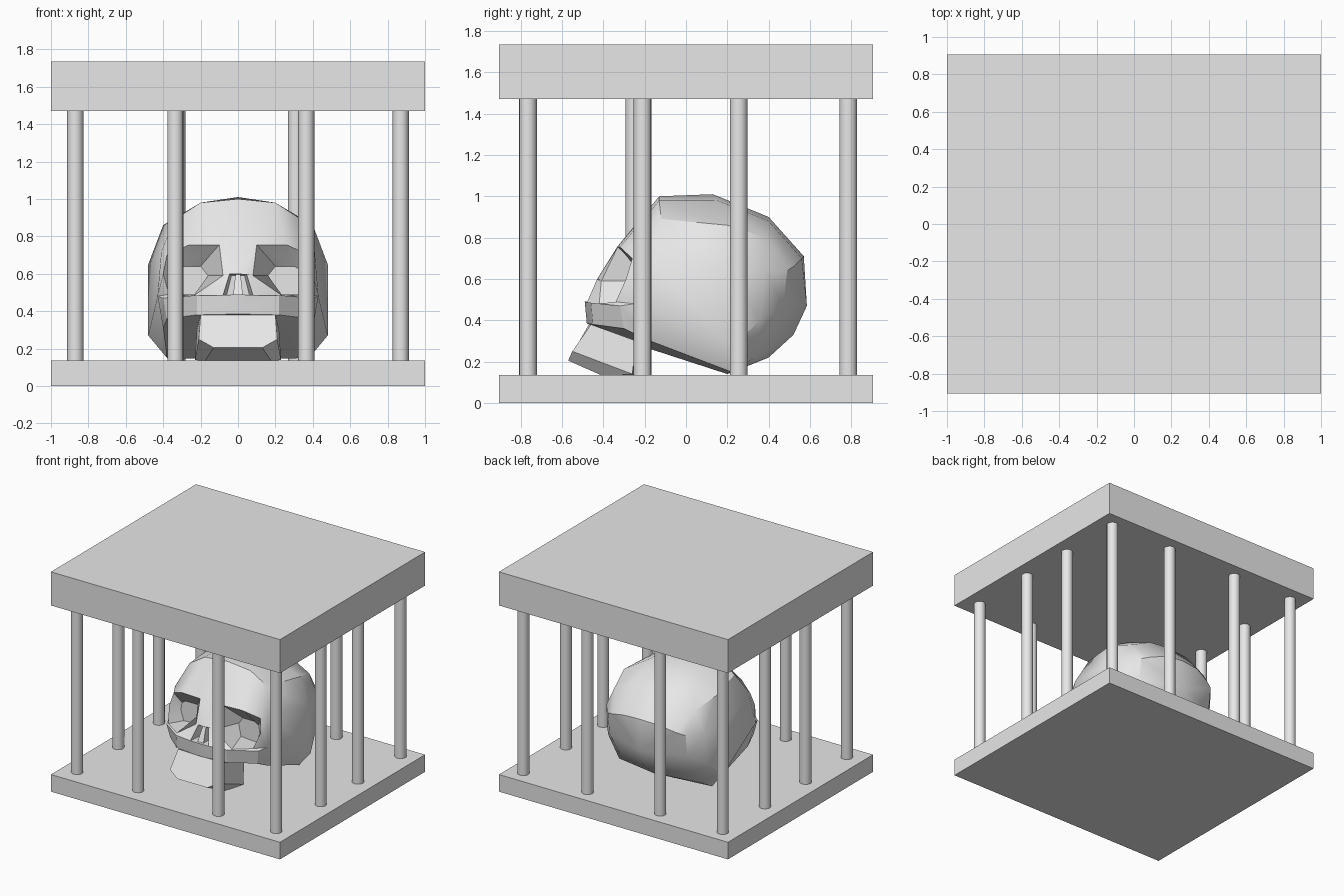
import bpy
import bmesh
from mathutils import Vector

if "Cube" in bpy.data.objects:
    bpy.data.objects.remove(bpy.data.objects["Cube"], do_unlink=True)

# One plain grey for everything
grey = bpy.data.materials.new("plain_grey")
grey.use_nodes = True
colour = (0.8, 0.8, 0.8, 1)
grey.diffuse_color = colour
for node in grey.node_tree.nodes:
    if node.type == "BSDF_PRINCIPLED":
        node.inputs["Base Color"].default_value = colour


def finish(bm, name, angle=None):
    """Turn a bmesh into a named, coloured object."""
    bmesh.ops.recalc_face_normals(bm, faces=bm.faces)
    mesh = bpy.data.meshes.new(name)
    bm.to_mesh(mesh)
    bm.free()
    mesh.materials.append(grey)
    obj = bpy.data.objects.new(name, mesh)
    bpy.context.scene.collection.objects.link(obj)
    if angle:
        bpy.ops.object.select_all(action="DESELECT")
        obj.select_set(True)
        bpy.context.view_layer.objects.active = obj
        bpy.ops.object.shade_smooth_by_angle(angle=angle)
    return obj


def slab(name, bottom, top):
    bm = bmesh.new()
    bmesh.ops.create_cube(bm, size=1)
    bmesh.ops.scale(bm, vec=(2, 1.81, top - bottom), verts=bm.verts)
    bmesh.ops.translate(bm, vec=(0, 0, (top + bottom) / 2), verts=bm.verts)
    return finish(bm, name)


def bar(name, x, y):
    bm = bmesh.new()
    bmesh.ops.create_cone(bm, cap_ends=True, segments=16, radius1=0.043,
                          radius2=0.043, depth=1.36)
    bmesh.ops.translate(bm, vec=(x, y, 0.8), verts=bm.verts)
    return finish(bm, name, 0.6)


def mirrored(name, points, faces, angle=None):
    """Build the +x half from named points and weld its reflection to it."""
    bm = bmesh.new()
    for side in (1, -1):
        verts = {key: bm.verts.new((side * p[0], p[1], p[2]))
                 for key, p in points.items()}
        for face in faces:
            bm.faces.new([verts[key] for key in face.split()])
    bmesh.ops.remove_doubles(bm, verts=bm.verts, dist=0.0005)
    return finish(bm, name, angle)


# Cage floor and roof
slab("cage_floor", 0, 0.135)
slab("cage_roof", 1.47, 1.735)

# Cage bars
for side, label in ((1, "left"), (-1, "right")):
    bar("front_corner_bar_" + label, side * 0.87, -0.765)
    bar("back_corner_bar_" + label, side * 0.87, 0.785)
    bar("side_back_bar_" + label, side * 0.87, 0.255)
bar("front_bar_left", 0.365, -0.765)
bar("front_bar_right", -0.335, -0.765)
bar("back_bar_left", 0.31, 0.785)
bar("back_bar_right", -0.325, 0.785)
bar("side_front_bar_left", 0.87, -0.21)
bar("side_front_bar_right", -0.87, -0.25)

# Cranium: half rings from the crown down to the underside, front to back
rings = {
    "temple": [(0, -.13, 1), (.2, -.13, .98), (.34, -.12, .89), (.41, -.2, .72),
               (.43, -.25, .48), (.4, -.2, .31), (0, -.2, .27)],
    "middle": [(0, .13, 1.01), (.2, .15, .98), (.4, .2, .86), (.48, .2, .65),
               (.48, .22, .27), (.38, .22, .15), (0, .2, .14)],
    "rear": [(0, .4, .9), (.18, .4, .88), (.35, .39, .8), (.43, .38, .64),
             (.43, .36, .4), (.36, .32, .21), (0, .4, .22)],
    "nape": [(0, .57, .71), (.15, .56, .7), (.28, .52, .66), (.34, .49, .64),
             (.34, .47, .47), (.29, .41, .3), (0, .52, .33)],
}
skull = {f"{ring}{i}": p for ring, pts in rings.items() for i, p in enumerate(pts)}
skull["pole"] = (0, .585, .47)
names = list(rings)
skull_faces = [f"{a}{i} {a}{i + 1} {b}{i + 1} {b}{i}"
               for a, b in zip(names, names[1:]) for i in range(6)]
skull_faces += [f"nape{i} nape{i + 1} pole" for i in range(6)]

# Face: brow, eye rim, nose opening and upper jaw band
skull.update({
    "brow": (0, -.33, .76), "brow_in": (.1, -.33, .755),
    "brow_mid": (.26, -.32, .755), "brow_out": (.38, -.26, .7),
    "rim_out": (.4, -.29, .6), "rim_low": (.37, -.34, .49),
    "cheek": (.24, -.42, .48), "rim_nose": (.08, -.41, .59),
    "tip": (0, -.43, .6), "tip_side": (.045, -.43, .6),
    "nostril": (.08, -.48, .485),
    "band_top": (0, -.49, .49), "band_top_mid": (.22, -.46, .485),
    "band_top_end": (.4, -.32, .47),
    "band_low": (0, -.48, .385), "band_low_mid": (.22, -.45, .38),
    "band_low_end": (.38, -.3, .36),
    "hole_tip": (0, -.36, .59), "hole_side": (.035, -.36, .59),
    "hole_low": (.06, -.36, .49), "hole_mid": (0, -.36, .49),
})
skull_faces += [
    "temple0 temple1 brow_in brow",
    "temple1 brow_mid brow_in",
    "temple1 temple2 brow_out brow_mid",
    "temple2 temple3 brow_out",
    "brow_out temple3 temple4 rim_out",
    "rim_out temple4 rim_low",
    "rim_low temple4 band_top_end",
    "band_top_end temple4 temple5 band_low_end",
    "band_low band_low_mid band_low_end temple5 temple6",
    "rim_low band_top_end band_top_mid cheek",
    "cheek band_top_mid nostril rim_nose",
    "rim_nose nostril tip_side",
    "brow brow_in rim_nose tip_side tip",
    "band_top nostril band_top_mid band_low_mid band_low",
    "band_top_mid band_top_end band_low_end band_low_mid",
    "tip tip_side hole_side hole_tip",
    "tip_side nostril hole_low hole_side",
    "nostril band_top hole_mid hole_low",
    "hole_tip hole_side hole_low hole_mid",
]

# Eye sockets: the rim steps back to a smaller floor
rim = "brow_in brow_mid brow_out rim_out rim_low cheek rim_nose".split()
floor = [(.2, .64), (.3, .64), (.335, .62), (.345, .56), (.32, .48),
         (.18, .49), (.16, .59)]
for key, (x, z) in zip(rim, floor):
    skull["eye_" + key] = (x, -.22, z)
for a, b in zip(rim, rim[1:] + rim[:1]):
    skull_faces.append(f"{a} {b} eye_{b} eye_{a}")
skull_faces.append(" ".join("eye_" + key for key in rim))
mirrored("skull", skull, skull_faces, 0.52)

# Nose septum: a thin sloping wedge in the nose opening
septum = {}
for level, z, front, width in (("top", .595, -.42, .014), ("low", .485, -.47, .026)):
    for x, tag in ((0, "mid"), (width, "side")):
        septum[f"{level}_front_{tag}"] = (x, front, z)
        septum[f"{level}_back_{tag}"] = (x, -.35, z)
mirrored("nose_septum", septum, [
    "top_front_mid top_front_side low_front_side low_front_mid",
    "top_front_side top_back_side low_back_side low_front_side",
    "top_back_side top_back_mid low_back_mid low_back_side",
    "top_front_mid top_front_side top_back_side top_back_mid",
    "low_front_mid low_front_side low_back_side low_back_mid",
])

# Lower jaw: a jutting block resting on the floor
jaw = {
    "lip": (0, -.47, .38), "lip_side": (.2, -.46, .38),
    "chin": (0, -.57, .205), "chin_side": (.13, -.57, .205),
    "chin_corner": (.21, -.55, .25),
    "sole": (0, -.4, .13), "sole_side": (.18, -.4, .13),
    "heel": (0, -.24, .13), "heel_side": (.23, -.26, .14),
    "back": (0, -.24, .3), "back_side": (.22, -.24, .3),
}
mirrored("lower_jaw", jaw, [
    "lip lip_side chin_corner chin_side chin",
    "lip_side back_side heel_side chin_corner",
    "chin chin_side sole_side sole",
    "chin_side chin_corner heel_side sole_side",
    "sole sole_side heel_side heel",
    "heel heel_side back_side back",
    "lip lip_side back_side back",
])
